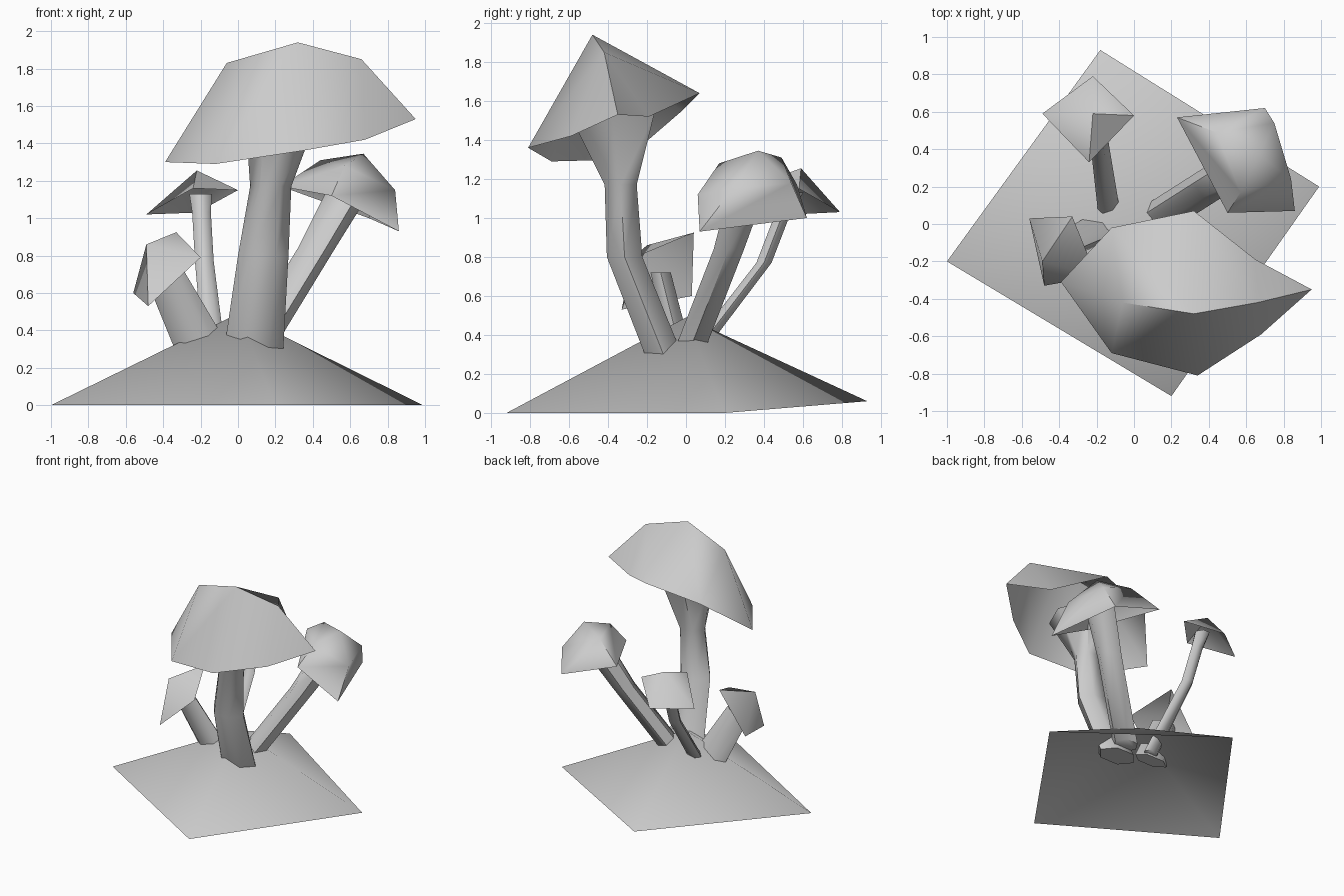
import bpy, bmesh, math
from mathutils import Vector

if "Cube" in bpy.data.objects:
    bpy.data.objects.remove(bpy.data.objects["Cube"], do_unlink=True)

grey = bpy.data.materials.new("plain grey")
grey.use_nodes = True
grey.diffuse_color = (0.6, 0.6, 0.6, 1)
grey.node_tree.nodes["Principled BSDF"].inputs["Base Color"].default_value = (0.6, 0.6, 0.6, 1)


def finish(name, bm, smooth=60):
    bmesh.ops.recalc_face_normals(bm, faces=bm.faces)
    mesh = bpy.data.meshes.new(name)
    bm.to_mesh(mesh)
    bm.free()
    mesh.materials.append(grey)
    obj = bpy.data.objects.new(name, mesh)
    bpy.context.collection.objects.link(obj)
    bpy.ops.object.select_all(action='DESELECT')
    obj.select_set(True)
    bpy.context.view_layer.objects.active = obj
    bpy.ops.object.shade_smooth_by_angle(angle=math.radians(smooth))


def shell(name, rings, apex):
    """Open shell: nested rings of points closed by a fan at the apex."""
    bm = bmesh.new()
    loops = [[bm.verts.new(p) for p in ring] for ring in rings]
    n = len(loops[0])
    for low, high in zip(loops, loops[1:]):
        for i in range(n):
            j = (i + 1) % n
            bm.faces.new((low[i], low[j], high[j], high[i]))
    tip = bm.verts.new(apex)
    for i in range(n):
        bm.faces.new((loops[-1][i], loops[-1][(i + 1) % n], tip))
    finish(name, bm)


def stem(name, sections, sides=6):
    """Loft of level ellipses: centre, x radius, y radius."""
    bm = bmesh.new()
    loops = []
    for centre, rx, ry in sections:
        angles = [2 * math.pi * i / sides for i in range(sides)]
        loops.append([bm.verts.new(Vector(centre) + Vector((rx * math.cos(a), ry * math.sin(a), 0)))
                      for a in angles])
    for low, high in zip(loops, loops[1:]):
        for i in range(sides):
            j = (i + 1) % sides
            bm.faces.new((low[i], low[j], high[j], high[i]))
    bm.faces.new(loops[0])
    bm.faces.new(loops[-1])
    finish(name, bm)


def ridged_cap(name, front, ridge, back):
    """Cap with a bent ridge; the three lines share both end points."""
    bm = bmesh.new()
    top = [bm.verts.new(p) for p in ridge]
    for side in (front, back):
        rim = [top[0]] + [bm.verts.new(p) for p in side] + [top[-1]]
        for i in range(len(top) - 1):
            corners = [rim[i], rim[i + 1], top[i + 1], top[i]]
            bm.faces.new(list(dict.fromkeys(corners)))
    finish(name, bm)


# Hollow mound
shell("ground_mound", [[(-1, -0.2, 0), (0.2, -0.92, 0), (0.99, 0.2, 0), (-0.18, 0.93, 0.06)]],
      (0, 0, 0.49))

# Tall mushroom
ridged_cap("tall_cap",
           [(-0.12, -0.69, 1.29), (0.34, -0.81, 1.36), (0.68, -0.59, 1.42)],
           [(-0.39, -0.31, 1.30), (-0.06, -0.42, 1.83), (0.32, -0.48, 1.94),
            (0.66, -0.42, 1.85), (0.95, -0.35, 1.53)],
           [(-0.12, -0.02, 1.55), (0.32, 0.07, 1.64), (0.65, -0.19, 1.52)])
stem("tall_stem", [((0.08, -0.10, 0.26), 0.16, 0.11), ((0.135, -0.315, 0.8), 0.135, 0.105),
                   ((0.175, -0.335, 1.17), 0.11, 0.095), ((0.23, -0.38, 1.53), 0.19, 0.25)])

# Leaning mushroom
shell("leaning_cap",
      [[(0.86, 0.07, 0.93), (0.70, 0.62, 1.00), (0.23, 0.57, 1.17), (0.50, 0.06, 1.12)],
       [(0.84, 0.24, 1.15), (0.75, 0.54, 1.18), (0.44, 0.49, 1.31), (0.57, 0.17, 1.28)]],
      (0.67, 0.37, 1.345))
stem("leaning_stem", [((0.09, 0.01, 0.30), 0.10, 0.09), ((0.42, 0.22, 0.84), 0.10, 0.09),
                      ((0.60, 0.32, 1.16), 0.12, 0.11)])

# Thin mushroom at the back
shell("thin_cap", [[(-0.49, 0.59, 1.02), (-0.24, 0.33, 1.16), (0, 0.58, 1.15), (-0.22, 0.79, 1.03)]],
      (-0.22, 0.59, 1.255))
stem("thin_stem", [((-0.13, 0.04, 0.30), 0.06, 0.05), ((-0.18, 0.40, 0.77), 0.05, 0.045),
                   ((-0.195, 0.50, 1.03), 0.05, 0.045), ((-0.2, 0.55, 1.13), 0.06, 0.06)])

# Short mushroom
shell("short_cap", [[(-0.56, 0.03, 0.60), (-0.48, -0.33, 0.53), (-0.20, -0.28, 0.79), (-0.33, 0.04, 0.925)]],
      (-0.49, -0.2, 0.86))
stem("short_stem", [((-0.18, -0.02, 0.28), 0.15, 0.065), ((-0.40, -0.13, 0.72), 0.11, 0.06)])
